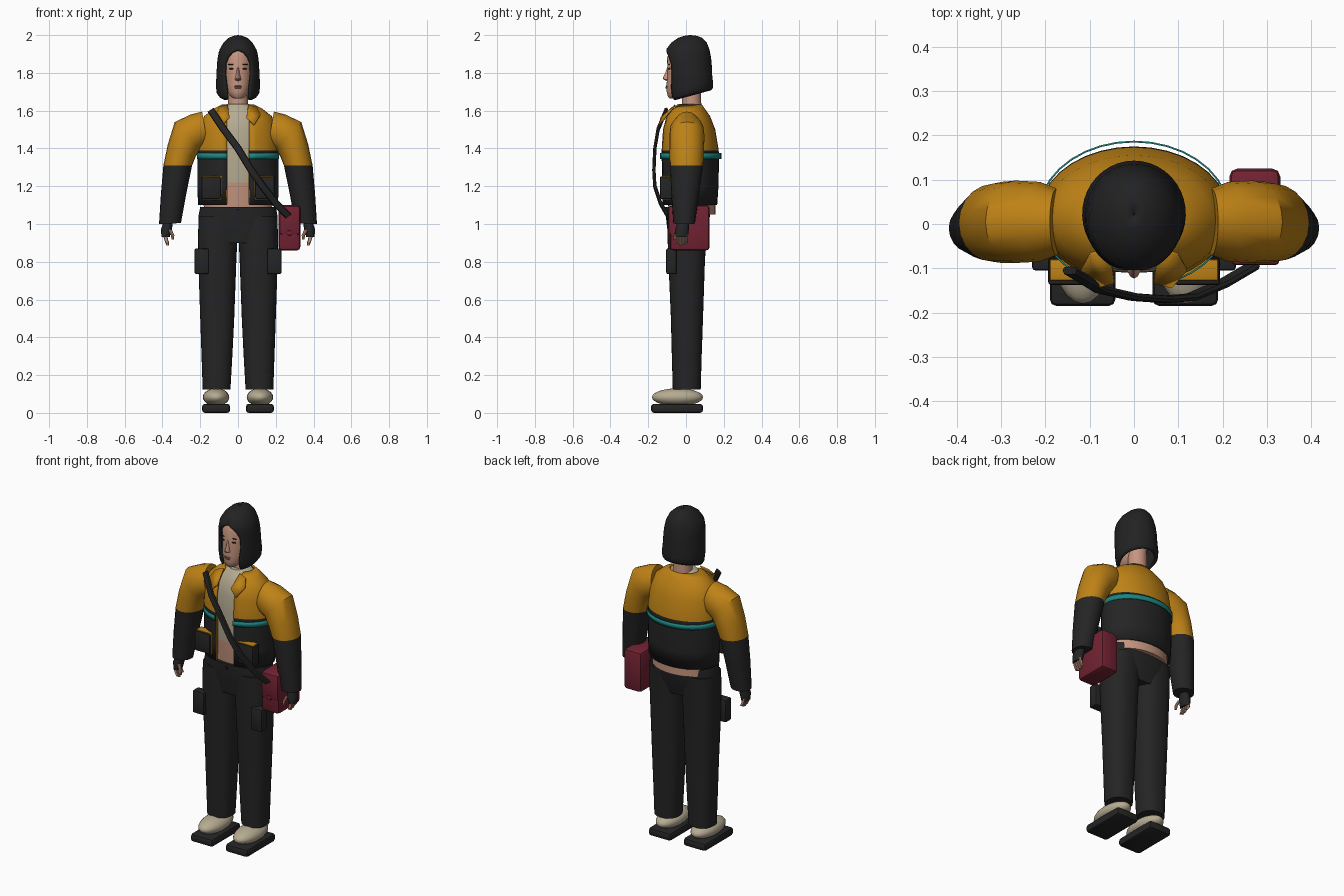
import bpy, bmesh, math
from mathutils import Vector

old = bpy.data.objects.get("Cube")
if old:
    bpy.data.objects.remove(old, do_unlink=True)


def material(name, r, g, b):
    m = bpy.data.materials.new(name)
    m.use_nodes = True
    m.diffuse_color = (r, g, b, 1)
    bsdf = m.node_tree.nodes["Principled BSDF"]
    bsdf.inputs["Base Color"].default_value = (r, g, b, 1)
    bsdf.inputs["Roughness"].default_value = 0.8
    return m


amber = material("amber cloth", 0.52, 0.225, 0.008)
black = material("black cloth", 0.018, 0.018, 0.019)
hair_dark = material("dark hair", 0.016, 0.016, 0.017)
skin = material("skin", 0.56, 0.3, 0.21)
cream = material("cream", 0.47, 0.41, 0.29)
teal = material("teal trim", 0.012, 0.24, 0.22)
crimson = material("crimson leather", 0.17, 0.016, 0.032)
lip = material("lip", 0.36, 0.14, 0.11)
ink = material("eye dark", 0.02, 0.015, 0.012)


def finish(name, bm, mats, rule=None):
    bmesh.ops.remove_doubles(bm, verts=bm.verts, dist=0.0002)
    bmesh.ops.recalc_face_normals(bm, faces=bm.faces)
    for f in bm.faces:
        f.smooth = True
        if rule:
            f.material_index = rule(f.calc_center_median())
    me = bpy.data.meshes.new(name)
    bm.to_mesh(me)
    bm.free()
    for m in mats:
        me.materials.append(m)
    ob = bpy.data.objects.new(name, me)
    bpy.context.collection.objects.link(ob)
    return ob


def ring(x0, z0, x1, z1, front, back, gap=0.0, n=32, power=1.0):
    """Oval from (x0,z0) to (x1,z1), front to back in y, with an open front of half-width gap."""
    c = Vector(((x0 + x1) / 2, (front + back) / 2, (z0 + z1) / 2))
    u = Vector(((x1 - x0) / 2, 0, (z1 - z0) / 2))
    start = math.asin(min(1, gap / u.length) ** (1 / power))
    pts = []
    for i in range(n + 1):
        t = start + (2 * math.pi - 2 * start) * i / n
        s, k = math.sin(t), math.cos(t)
        s, k = (math.copysign(abs(v) ** power, v) for v in (s, k))
        pts.append(c + u * s - Vector((0, k * (back - front) / 2, 0)))
    return pts


def level(z, rx, front, back, gap=0.0, **kw):
    return ring(-rx, z, rx, z, front, back, gap, **kw)


def loft(name, rings, mats, rule=None, capped=True, shell=0):
    bm = bmesh.new()
    rows = [[bm.verts.new(p) for p in r] for r in rings]
    for a, b in zip(rows, rows[1:]):
        for i in range(len(a) - 1):
            bm.faces.new((a[i], a[i + 1], b[i + 1], b[i]))
    if capped:
        for row in (rows[0], rows[-1]):
            bm.faces.new(row[:-1])
    ob = finish(name, bm, mats, rule)
    if shell:
        mod = ob.modifiers.new("thickness", "SOLIDIFY")
        mod.thickness = shell
        mod.offset = -1
    return ob


def box(name, lo, hi, mat, bevel=0.008):
    bm = bmesh.new()
    bmesh.ops.create_cube(bm, size=1)
    lo, hi = Vector(lo), Vector(hi)
    for v in bm.verts:
        v.co = (lo + hi) / 2 + v.co * (hi - lo)
    if bevel:
        bmesh.ops.bevel(bm, geom=bm.edges[:], offset=bevel, segments=2, affect="EDGES", profile=0.5)
    return finish(name, bm, [mat])


def ball(name, centre, size, mat):
    bm = bmesh.new()
    bmesh.ops.create_uvsphere(bm, u_segments=24, v_segments=14, radius=1)
    for v in bm.verts:
        v.co = Vector(centre) + v.co * Vector(size)
    return finish(name, bm, [mat])


def side_box(name, s, lo, hi, mat, bevel=0.008):
    xs = sorted((s * lo[0], s * hi[0]))
    return box(name, (xs[0], *lo[1:]), (xs[1], *hi[1:]), mat, bevel)


# torso: bare midriff below, shirt above
body = [(1.05, .18, -.09, .155), (1.22, .185, -.105, .155), (1.4, .19, -.11, .15), (1.5, .18, -.105, .13),
        (1.57, .15, -.09, .1), (1.61, .1, -.065, .08), (1.635, .06, -.045, .07)]
loft("shirt_and_midriff", [level(*b) for b in body], [skin, cream], lambda c: int(c.z > 1.22))
loft("neck", [level(1.58, .06, -.03, .085), level(1.65, .052, -.02, .08), level(1.76, .052, -.03, .08)], [skin])

# open jacket, dark below and amber above
jacket = [(1.1, .212, -.13, .165), (1.2, .215, -.132, .172), (1.36, .215, -.135, .175), (1.39, .215, -.135, .173),
          (1.5, .205, -.128, .155), (1.57, .18, -.11, .128), (1.61, .13, -.08, .1), (1.632, .085, -.055, .085)]
loft("jacket", [level(*j, .06) for j in jacket], [black, amber], lambda c: int(c.z > 1.39), False, .01)
loft("jacket_stripe", [level(z, .217, -.145, .188, .06) for z in (1.345, 1.375)], [teal], None, False, .004)

# strap across the chest
path = [(-.145, 1.605, -.105), (-.075, 1.5, -.148), (0, 1.4, -.165), (.07, 1.285, -.17),
        (.13, 1.2, -.165), (.2, 1.11, -.135), (.268, 1.04, -.095)]
loft("bag_strap", [ring(x - .016, z - .011, x + .016, z + .011, y - .009, y + .009, n=8, power=.6)
                   for x, z, y in [(p[0], p[1], p[2]) for p in path]], [black])

# shoulder bag on the left hip
box("bag", (.215, -.085, .86), (.33, .125, 1.1), crimson, .018)
box("bag_flap", (.22, -.093, .945), (.328, -.06, 1.095), crimson, .01)
box("bag_clasp", (.262, -.097, .94), (.283, -.08, .965), crimson, .003)

# trousers
loft("hips", [level(z, rx, f, b, power=.85) for z, rx, f, b in
              [(.9, .19, -.085, .09), (.98, .208, -.1, .115), (1.05, .208, -.108, .128), (1.09, .2, -.11, .13)]], [black])
box("waist_button", (-.008, -.116, 1.06), (.008, -.104, 1.076), black, .003)

for s, side in ((1, "left"), (-1, "right")):
    # leg
    leg = [(.125, .04, .187, -.07, .078), (.3, .03, .193, -.075, .083), (.5, .02, .2, -.08, .09),
           (.8, .009, .21, -.093, .1), (.93, .003, .212, -.098, .108), (1.04, .0, .208, -.1, .115)]
    loft(side + "_trouser_leg", [ring(s * a, z, s * b, z, f, k, power=.85) for z, a, b, f, k in leg], [black])
    side_box(side + "_cargo_pocket", s, (.155, -.105, .735), (.23, -.05, .87), black)
    # shoe
    side_box(side + "_sole", s, (.042, -.185, 0), (.19, .09, .048), black, .015)
    ball(side + "_shoe", (s * .116, -.045, .083), (.07, .135, .047), cream)
    # sleeve, outer point then inner point of each section
    sleeve = [(.19, 1.595, .16, 1.42, -.07, .08), (.25, 1.58, .175, 1.41, -.085, .095), (.335, 1.54, .2, 1.395, -.088, .098),
              (.372, 1.42, .225, 1.355, -.088, .095), (.395, 1.31, .243, 1.31, -.085, .09),
              (.408, 1.16, .272, 1.17, -.078, .07), (.418, 1.0, .302, 1.005, -.067, .047)]
    loft(side + "_sleeve", [ring(s * a, z, s * b, w, f, k, n=20) for a, z, b, w, f, k in sleeve],
         [black, amber], lambda c: int(c.z > 1.31))
    # gloved hand with bare fingers
    loft(side + "_glove", [ring(s * a, z, s * b, z, f, k, n=12) for z, a, b, f, k in
                           [(1.01, .345, .395, -.045, .015), (.97, .35, .408, -.058, .015), (.93, .362, .405, -.056, .01)]], [black])
    for i in range(4):
        y, low = -.045 + .016 * i, (.893, .885, .89, .9)[i]
        loft(f"{side}_finger_{i + 1}", [ring(s * a, z, s * b, z, y - .007, y + .007, n=8) for z, a, b in
                                        [(.945, .376, .398), (.915, .37, .39), (low, .364, .378)]], [skin])
    loft(side + "_thumb", [ring(s * a, z, s * b, z, f, f + .016, n=8) for z, a, b, f in
                           [(.97, .35, .37, -.055), (.94, .337, .355, -.064), (.918, .34, .352, -.066)]], [skin])
    # jacket details
    side_box(side + "_pocket_trim", s, (.087, -.128, 1.128), (.19, -.08, 1.256), amber, .004)
    side_box(side + "_jacket_pocket", s, (.091, -.138, 1.132), (.194, -.075, 1.252), black)
    side_box(side + "_zip_edge", s, (.056, -.124, 1.105), (.061, -.108, 1.4), amber, 0)
    # folded collar
    bm = bmesh.new()
    flap = [(.055, -.06, 1.632), (.1, -.07, 1.62), (.12, -.105, 1.58), (.085, -.145, 1.525), (.045, -.135, 1.565)]
    bm.faces.new([bm.verts.new((s * x, y, z)) for x, y, z in flap])
    collar = finish(side + "_collar_flap", bm, [amber])
    collar.modifiers.new("thickness", "SOLIDIFY").thickness = .008
    # eyes and brows
    ball(side + "_eye", (s * .034, -.0885, 1.822), (.014, .006, .0045), ink)
    ball(side + "_brow", (s * .036, -.09, 1.845), (.018, .005, .003), ink)

# head
face = [(1.664, .022, -.085, -.03), (1.675, .04, -.096, .0), (1.7, .057, -.102, .04), (1.74, .07, -.103, .07),
        (1.8, .077, -.098, .09), (1.88, .079, -.1, .1), (1.94, .065, -.075, .09), (1.97, .03, -.03, .06)]
loft("head", [level(*f) for f in face], [skin])
loft("nose", [level(z, r, f, -.07, n=12) for z, r, f in
              [(1.757, .01, -.1), (1.764, .018, -.118), (1.772, .015, -.123), (1.8, .009, -.11), (1.835, .007, -.098)]], [skin])
ball("upper_lip", (0, -.101, 1.729), (.022, .007, .0045), lip)
ball("lower_lip", (0, -.101, 1.721), (.018, .008, .005), lip)

# bobbed hair, open around the face and cut higher at the back
bob = [(1.655, .1, -.085, .135, .06), (1.675, .113, -.092, .143, .06), (1.72, .117, -.098, .143, .063),
       (1.79, .114, -.103, .138, .072), (1.85, .111, -.108, .136, .07), (1.885, .107, -.11, .132, .055),
       (1.91, .102, -.108, .127, .03), (1.925, .097, -.104, .124, .0), (1.96, .077, -.078, .11, .0),
       (1.985, .05, -.042, .087, .0), (1.996, .025, -.01, .058, .0), (2.0, .002, .02, .025, .0)]
hair = loft("hair", [level(*b) for b in bob], [hair_dark], None, False, .014)
for v in hair.data.vertices:
    lift = max(0, 1.8 - v.co.z) / .145
    v.co.z += lift * .055 * max(0, min(1, (v.co.y + .06) / .2))

# smooth shading with crisp edges
bpy.ops.object.select_all(action="DESELECT")
for ob in bpy.context.collection.objects:
    if ob.type == "MESH":
        ob.select_set(True)
        bpy.context.view_layer.objects.active = ob
bpy.ops.object.shade_smooth_by_angle(angle=math.radians(40))
